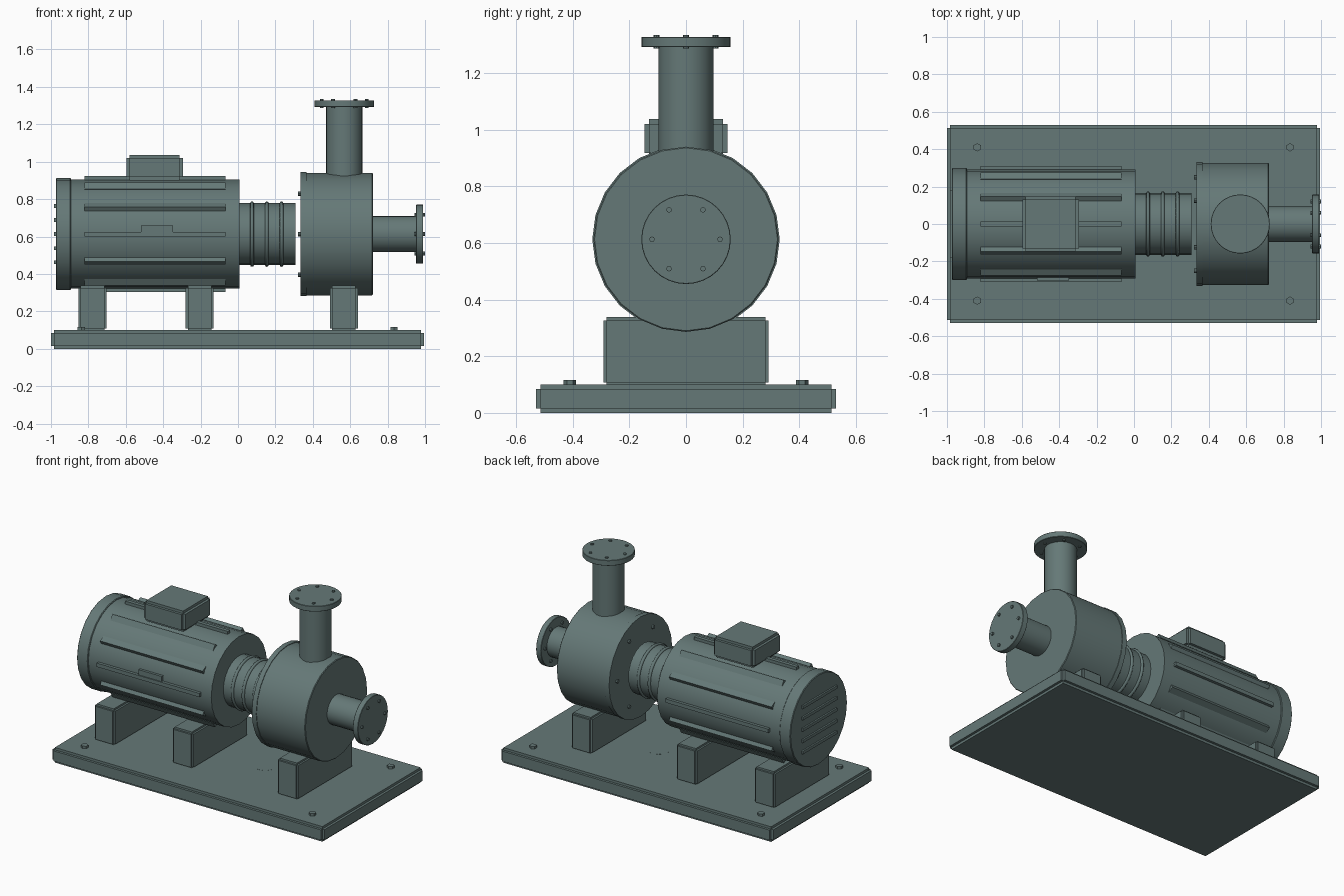
import bpy
from math import pi, sin, cos, radians

if "Cube" in bpy.data.objects:
    bpy.data.objects.remove(bpy.data.objects["Cube"])

AXIS_Z = 0.613   # height of the shaft line
OUTLET_X = 0.568  # centre of the vertical outlet

# Dark green-grey paint for every part
paint = bpy.data.materials.new("green_grey_paint")
paint.diffuse_color = (0.13, 0.19, 0.185, 1)
paint.use_nodes = True
paint.node_tree.nodes["Principled BSDF"].inputs["Base Color"].default_value = paint.diffuse_color


def finish(obj, name, bevel=0, segments=1, profile=0.5):
    obj.name = name
    obj.data.materials.append(paint)
    if bevel:
        mod = obj.modifiers.new("bevel", "BEVEL")
        mod.width = bevel
        mod.segments = segments
        mod.profile = profile
        mod.limit_method = 'ANGLE'
        mod.angle_limit = radians(40)
    return obj


def box(name, x, y, z, bevel=0):
    """Box between the given ranges; its bevel is a square step cut into the edges."""
    bpy.ops.mesh.primitive_cube_add(size=1)
    o = bpy.context.object
    o.location = [(a + b) / 2 for a, b in (x, y, z)]
    o.scale = [b - a for a, b in (x, y, z)]
    bpy.ops.object.transform_apply(location=False, rotation=False, scale=True)
    return finish(o, name, bevel, 2, 0.0)


def cyl(name, axis, start, end, r, at, sides=24, bevel=0):
    """Cylinder from start to end; at = (y, z) for axis X, (x, y) for axis Z."""
    mid = (start + end) / 2
    loc = (mid, *at) if axis == 'X' else (*at, mid)
    rot = (0, pi / 2, 0) if axis == 'X' else (0, 0, 0)
    bpy.ops.mesh.primitive_cylinder_add(vertices=sides, radius=r, depth=end - start,
                                        location=loc, rotation=rot)
    o = bpy.context.object
    if sides > 8:
        bpy.ops.object.shade_smooth_by_angle(angle=radians(35))
    return finish(o, name, bevel)


def bolt_circle(name, axis, start, end, centre, radius, count=6, r=0.01):
    for i in range(count):
        a = 2 * pi * i / count
        at = (centre[0] + radius * cos(a), centre[1] + radius * sin(a))
        cyl(f"{name}_{i + 1}", axis, start, end, r, at, 8)


shaft_line = (0, AXIS_Z)

# Base plate with anchor bolts and drain disc
box("base_plate", (-1.0, 0.995), (-0.53, 0.53), (0, 0.10), 0.016)
for sx in (-1, 1):
    for sy in (-1, 1):
        cyl("anchor_bolt", 'Z', 0.09, 0.116, 0.022, (sx * 0.836 - 0.002, sy * 0.41), 6)
cyl("drain_disc", 'Z', 0.09, 0.1005, 0.07, (0.2, 0))

# Support pedestals
for name, x in (("motor_foot_rear", -0.778), ("motor_foot_front", -0.205),
                ("pump_foot", 0.566)):
    box(name, (x - 0.075, x + 0.075), (-0.292, 0.292), (0.095, 0.338), 0.012)

# Motor body, fan cover and rear vent slats
cyl("motor_body", 'X', -0.96, 0.008, 0.292, shaft_line)
cyl("fan_cover", 'X', -0.974, -0.893, 0.299, shaft_line, bevel=0.004)
for i in range(-2, 3):
    z = AXIS_Z + i * 0.075
    box("vent_slat", (-0.985, -0.965), (-0.18, 0.18), (z - 0.01, z + 0.01))

# Cooling fins around the motor, each canted to the body
for i in range(12):
    a = i * pi / 6
    fin = box(f"cooling_fin_{i + 1}", (-0.82, -0.067), (-0.02, 0.02), (-0.0125, 0.0125))
    fin.location = (-0.443, 0.29 * cos(a), AXIS_Z + 0.29 * sin(a))
    fin.rotation_euler = (-a, 0, 0)

# Terminal box and blank plate
box("terminal_box", (-0.597, -0.295), (-0.147, 0.147), (0.9, 1.037), 0.017)
box("side_plate", (-0.518, -0.348), (-0.303, -0.27), (0.612, 0.66))

# Coupling guard with ribs
cyl("coupling_guard", 'X', 0, 0.308, 0.165, shaft_line)
for x in (0.075, 0.154, 0.233):
    bpy.ops.mesh.primitive_torus_add(major_segments=32, minor_segments=8,
                                     major_radius=0.165, minor_radius=0.01,
                                     location=(x, 0, AXIS_Z), rotation=(0, pi / 2, 0))
    bpy.ops.object.shade_smooth()
    finish(bpy.context.object, "guard_rib")

# Pump casing with back cover
cyl("pump_casing", 'X', 0.347, 0.721, 0.327, shaft_line, bevel=0.004)
cyl("casing_cover", 'X', 0.333, 0.365, 0.331, shaft_line)
bolt_circle("cover_bolt", 'X', 0.322, 0.34, shaft_line, 0.25, r=0.012)

# Inlet pipe and flange
cyl("inlet_pipe", 'X', 0.70, 0.965, 0.097, shaft_line)
cyl("inlet_flange", 'X', 0.953, 0.99, 0.158, shaft_line, 32, 0.002)
bolt_circle("inlet_bolt", 'X', 0.944, 1.0, shaft_line, 0.12)

# Outlet pipe and flange
outlet = (OUTLET_X, 0)
cyl("outlet_pipe", 'Z', 0.88, 1.30, 0.097, outlet)
cyl("outlet_flange", 'Z', 1.292, 1.328, 0.158, outlet, 32, 0.002)
bolt_circle("outlet_bolt", 'Z', 1.286, 1.335, outlet, 0.12)
